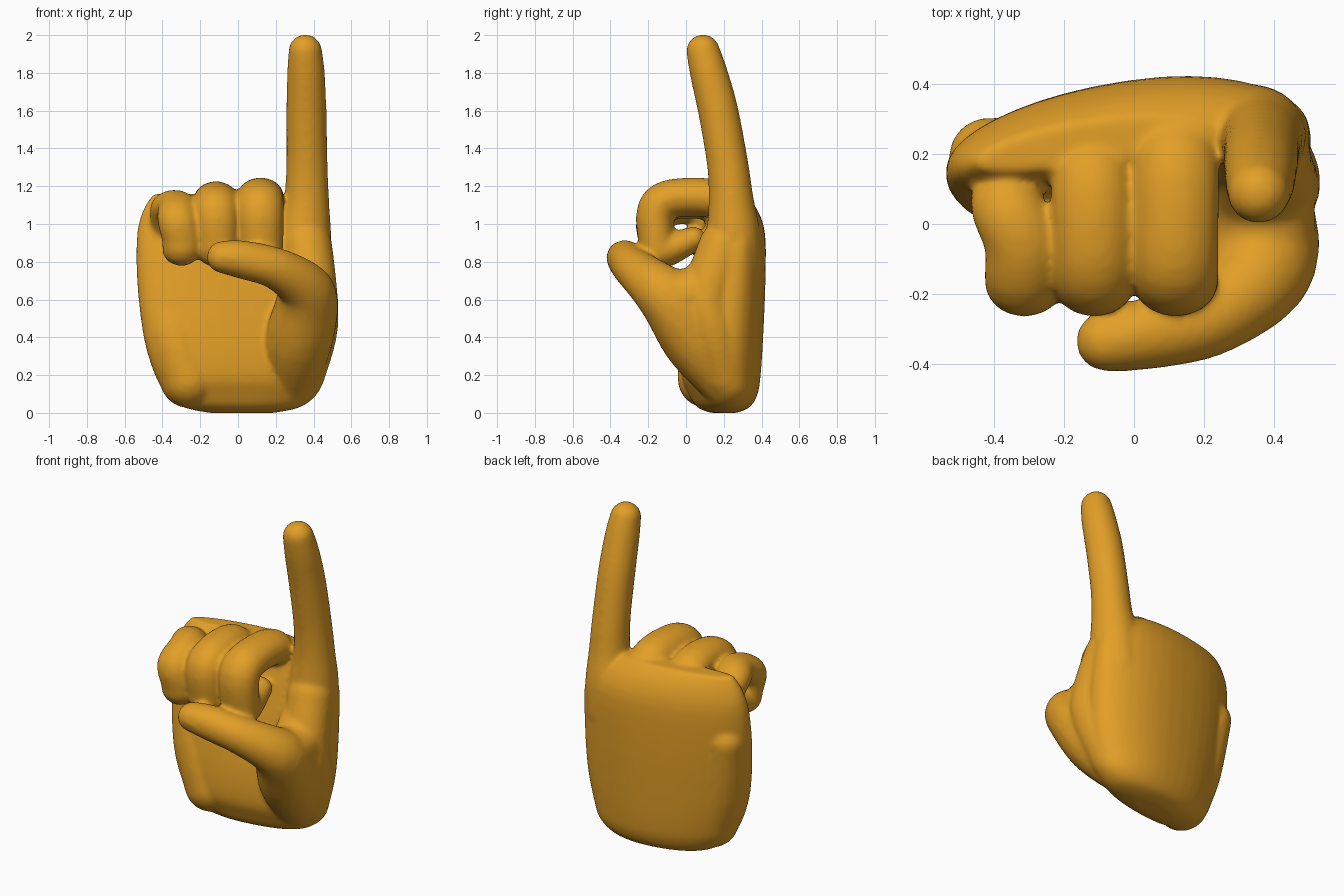
import bpy, bmesh, math
from mathutils import Vector

cube = bpy.data.objects.get("Cube")
if cube:
    bpy.data.objects.remove(cube, do_unlink=True)

skin = bpy.data.materials.new("golden_skin")
skin.use_nodes = True
colour = (0.76, 0.345, 0.02, 1)
skin.diffuse_color = colour
skin.node_tree.nodes["Principled BSDF"].inputs["Base Color"].default_value = colour

bm = bmesh.new()

# Directions of a unit ball, used to round every limb
ball = bmesh.new()
bmesh.ops.create_icosphere(ball, subdivisions=3, radius=1)
directions = [v.co.copy() for v in ball.verts]
ball.free()


def catmull(a, b, c, d, t):
    return 0.5 * (2 * b + (c - a) * t + (2 * a - 5 * b + 4 * c - d) * t * t
                  + (3 * b - a - 3 * c + d) * t ** 3)


def spline(points, steps):
    """Smooth path through points of any dimension."""
    p = [Vector(q) for q in points]
    p = [p[0]] + p + [p[-1]]
    path = [catmull(*p[i:i + 4], s / steps)
            for i in range(len(p) - 3) for s in range(steps)]
    return path + [p[-1]]


def limb(points, wide=1.0, steps=4):
    """Round-ended tapering limb: hulls between balls (x, y, z, radius)."""
    path = spline(points, steps)
    for pair in zip(path, path[1:]):
        part = bmesh.new()
        for s in pair:
            for d in directions:
                part.verts.new(Vector(s[:3]) + Vector((d.x * wide, d.y, d.z)) * s[3])
        bmesh.ops.convex_hull(part, input=part.verts[:])
        inner = [v for v in part.verts if not v.link_faces]
        bmesh.ops.delete(part, geom=inner, context="VERTS")
        bmesh.ops.recalc_face_normals(part, faces=part.faces[:])
        temp = bpy.data.meshes.new("limb_piece")
        part.to_mesh(temp)
        part.free()
        bm.from_mesh(temp)
        bpy.data.meshes.remove(temp)


def palm(sections, sides=40, slope=0.15, power=0.9):
    """Loft of cupped slabs: z, centre x, half width, centre y, half depth."""
    rings = []
    for z, cx, hw, cy, hd in sections:
        ring = []
        for i in range(sides):
            a = math.tau * i / sides
            c, s = math.cos(a), math.sin(a)
            dx = hw * math.copysign(abs(c) ** power, c)
            dy = hd * math.copysign(abs(s) ** power, s)
            cup = 0.2 if dx > 0 else 0.08
            ring.append(bm.verts.new((cx + dx, cy + dy + slope * dx - cup * dx * dx, z)))
        rings.append(ring)
    for lo, hi in zip(rings, rings[1:]):
        for i in range(sides):
            j = (i + 1) % sides
            bm.faces.new((lo[i], lo[j], hi[j], hi[i]))
    bm.faces.new(rings[0][::-1])
    bm.faces.new(rings[-1])


# Palm and back of the hand
palm(spline([
    (0.00, 0.02, 0.17, 0.20, 0.06),
    (0.03, 0.02, 0.31, 0.20, 0.13),
    (0.10, 0.02, 0.40, 0.20, 0.17),
    (0.20, 0.01, 0.45, 0.19, 0.195),
    (0.40, 0.00, 0.50, 0.20, 0.197),
    (0.70, -0.015, 0.52, 0.23, 0.178),
    (0.95, -0.025, 0.51, 0.255, 0.15),
    (1.08, -0.06, 0.44, 0.25, 0.112),
    (1.16, -0.12, 0.33, 0.235, 0.06)], 3))
# Heel pad on the little finger side
limb([(-0.26, 0.11, 0.18, 0.155), (-0.34, 0.13, 0.42, 0.155), (-0.415, 0.19, 0.75, 0.115)])

# Raised index finger
limb([(0.335, 0.25, 0.78, 0.15), (0.35, 0.25, 0.95, 0.143), (0.363, 0.24, 1.12, 0.12),
      (0.365, 0.22, 1.32, 0.11), (0.362, 0.17, 1.60, 0.107),
      (0.36, 0.12, 1.80, 0.10), (0.356, 0.09, 1.915, 0.089)])

# Thumb with its fleshy base, folded across the front
limb([(0.28, 0.20, 0.18, 0.14), (0.32, 0.06, 0.38, 0.18), (0.365, -0.07, 0.58, 0.165),
      (0.34, -0.17, 0.675, 0.135), (0.20, -0.275, 0.765, 0.11),
      (0.03, -0.315, 0.81, 0.102), (-0.08, -0.335, 0.825, 0.086)])
# Web between thumb and index
limb([(0.37, -0.06, 0.61, 0.15), (0.365, 0.08, 0.64, 0.15), (0.35, 0.22, 0.80, 0.15)])
# Fleshy outer edge joining the thumb base to the back of the hand
limb([(0.34, 0.21, 0.20, 0.12), (0.39, 0.15, 0.42, 0.135),
      (0.395, 0.11, 0.60, 0.135), (0.365, 0.20, 0.88, 0.135)])

# Curled fingers: root x, root y, bend x, tip x, top height, radius
for root, back, bend, tip, top, r in [(0.12, 0.25, 0.118, 0.122, 1.24, 0.103),
                                      (-0.12, 0.21, -0.115, -0.11, 1.22, 0.098),
                                      (-0.36, 0.13, -0.32, -0.30, 1.175, 0.09)]:
    z = top - r
    front = r * 0.95 - 0.253
    limb([(root, back, z - 0.12, r * 0.85), (root, back - 0.08, z - 0.01, r),
          (bend, -0.06, z, r), (bend, front, z - 0.06, r), (tip, front, 0.92, r * 0.96),
          (tip, front + 0.03, 0.86, r * 0.92), (tip, 0.04, 0.92, 0.066)], 1.2)

mesh = bpy.data.meshes.new("hand")
bm.to_mesh(mesh)
bm.free()
hand = bpy.data.objects.new("hand", mesh)
bpy.context.collection.objects.link(hand)
bpy.context.view_layer.objects.active = hand
hand.select_set(True)

# Fuse the parts into one soft skin
fuse = hand.modifiers.new("fuse", "REMESH")
fuse.mode = "VOXEL"
fuse.voxel_size = 0.012
soften = hand.modifiers.new("soften", "SMOOTH")
soften.factor = 0.5
soften.iterations = 12
for name in ("fuse", "soften"):
    bpy.ops.object.modifier_apply(modifier=name)

hand.data.materials.clear()
hand.data.materials.append(skin)
bpy.ops.object.shade_smooth()
